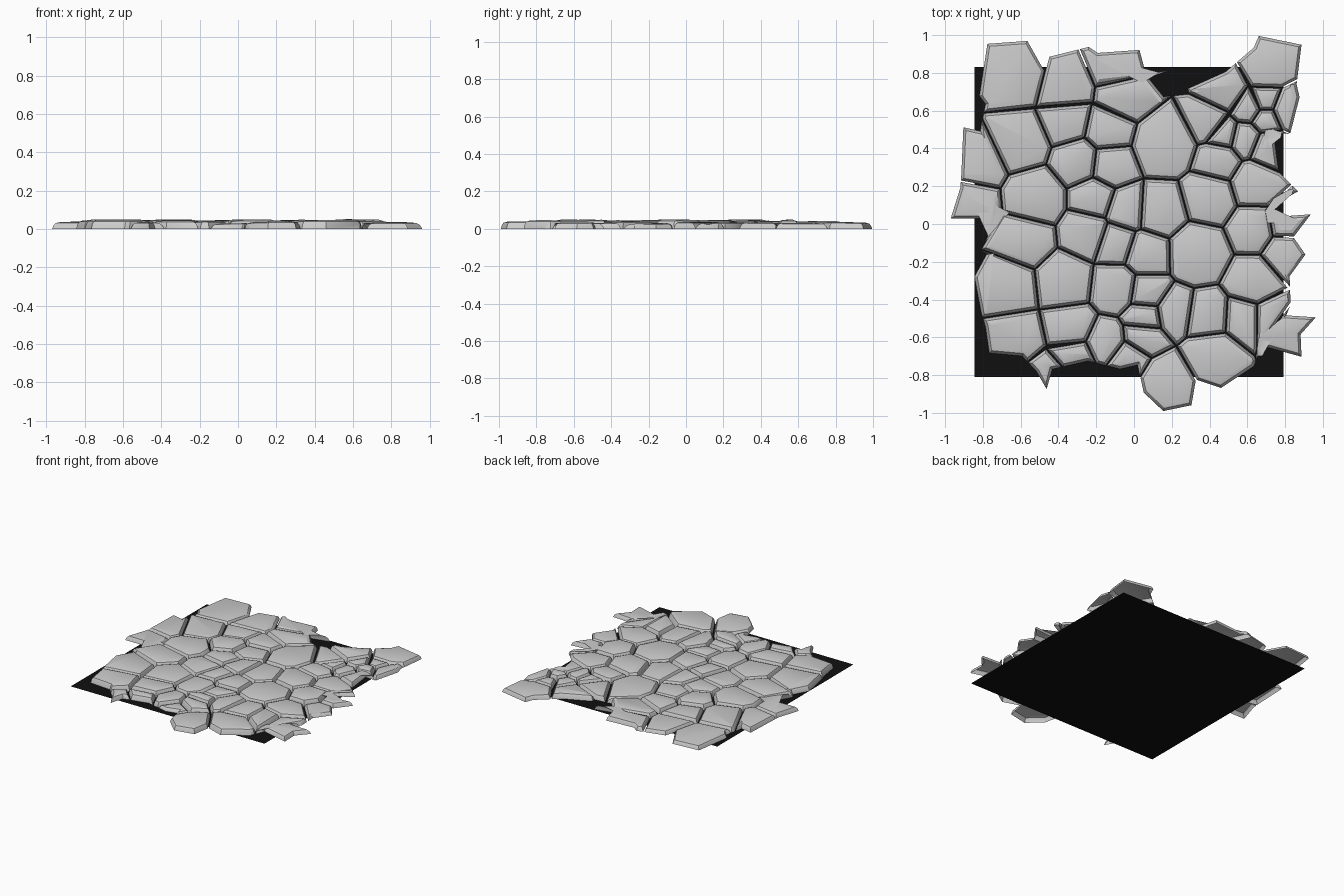
import bpy, bmesh, math, random
from mathutils import Vector

if "Cube" in bpy.data.objects:
    bpy.data.objects.remove(bpy.data.objects["Cube"])

random.seed(4)
UNIT, CX, CY = 188.5, 1134, 224.5          # layout units per metre and layout centre

# Ragged outer edge of the paving
EDGE = [987,44, 1028,41, 1046,73, 1049,57, 1089,47, 1098,53, 1140,50, 1147,76, 1164,97,
        1190,94, 1187,89, 1225,72, 1253,48, 1258,36, 1302,45, 1297,85, 1300,98, 1290,137,
        1274,134, 1279,172, 1299,192, 1278,204, 1268,219, 1312,214, 1293,239, 1306,255,
        1290,277, 1291,303, 1287,315, 1317,317, 1301,335, 1302,358, 1262,347, 1254,367,
        1221,389, 1194,380, 1192,406, 1163,412, 1143,393, 1137,366, 1120,370, 1088,362,
        1053,370, 1047,391, 1036,372, 1022,357, 989,354, 985,327, 981,314, 974,277,
        986,255, 979,248, 998,220, 950,220, 960,188, 961,174, 963,127, 980,131,
        985,105, 979,97]

# Centre of each flagstone
CENTRES = [1012,73, 1064,86, 1118,63, 1125,94, 1018,142, 974,163, 966,205, 1034,199,
           1024,240, 1006,288, 1064,282, 1070,327, 1014,339, 1046,382, 1073,358, 1105,343,
           1066,121, 1108,130, 1078,162, 1111,166, 1165,145, 1094,199, 1086,234, 1127,210,
           1161,212, 1116,244, 1147,254, 1115,288, 1147,293, 1209,199, 1198,253, 1254,229,
           1288,252, 1253,282, 1289,223, 1255,185, 1270,150, 1218,162, 1208,122, 1223,135,
           1245,140, 1223,90, 1267,67, 1289,110, 1248,108, 1266,101, 1266,120, 1175,312,
           1208,317, 1243,319, 1272,319, 1292,334, 1213,357, 1166,384, 1143,339, 1129,361,
           1145,317]


def points(flat):
    return [Vector(((x - CX) / UNIT, (CY - y) / UNIT)) for x, y in zip(flat[::2], flat[1::2])]


def clip(poly, n, c):
    """Keep the part of a polygon where p.n <= c."""
    out = []
    for a, b in zip(poly, poly[1:] + poly[:1]):
        da, db = a.dot(n) - c, b.dot(n) - c
        if da <= 0:
            out.append(a)
        if da * db < 0:
            out.append(a.lerp(b, da / (da - db)))
    return out


def tidy(poly, dist):
    out = []
    for p in poly:
        if all((p - q).length > dist for q in out):
            out.append(p)
    return out


def inset(poly, d):
    """Move every corner inwards (clockwise polygon), limiting sharp mitres."""
    out = []
    for i, p in enumerate(poly):
        e1 = (p - poly[i - 1]).normalized()
        e2 = (poly[(i + 1) % len(poly)] - p).normalized()
        n1, n2 = Vector((e1.y, -e1.x)), Vector((e2.y, -e2.x))
        m = n1 + n2
        if m.length < 1e-4:
            m = e2 - e1
        m.normalize()
        out.append(p + m * d / max(m.dot(n1), 0.45))
    return out


def area(poly):
    return sum(a.y * b.x - a.x * b.y for a, b in zip(poly, poly[1:] + poly[:1])) / 2


edge, centres = points(EDGE), points(CENTRES)

# Stones in open areas get a larger share of the joint spacing
size = []
for c in centres:
    near = sorted((c - o).length for o in centres)[1:5]
    size.append((0.45 * sum(near) / 4) ** 2)

# Flagstones: weighted cells with a dark joint, rounded shoulder and flat top
bm = bmesh.new()
for i, c in enumerate(centres):
    cell = edge
    for j, o in enumerate(centres):
        if j != i and cell:
            lim = (o.length_squared - c.length_squared + size[i] - size[j]) / 2
            cell = clip(cell, o - c, lim)
    cell = tidy(cell, 0.022)
    if len(cell) < 3 or area(cell) < 0.001:
        continue
    small = min(1.0, math.sqrt(area(cell)) / 0.13)
    outer = max(abs(c.x), abs(c.y)) > 0.72
    h = random.uniform(0.029, 0.037) if outer else random.uniform(0.036, 0.049)
    tilt = Vector((random.uniform(-0.02, 0.02), random.uniform(-0.02, 0.02)))
    rings = []
    for d, z in ((0.004, 0), (0.010, 0.55), (0.018, 0.85), (0.036, 1.0)):
        ring = inset(cell, 0.004 + (d - 0.004) * small)
        rings.append([bm.verts.new((p.x, p.y, z * (h + tilt.dot(p - c)))) for p in ring])
    n = len(cell)
    for lo, hi in zip(rings, rings[1:]):
        for k in range(n):
            m = (k + 1) % n
            bm.faces.new((lo[m], lo[k], hi[k], hi[m]))
    bm.faces.new(rings[-1][::-1])
mesh = bpy.data.meshes.new("flagstones")
bm.to_mesh(mesh)
bm.free()
stones = bpy.data.objects.new("flagstones", mesh)
bpy.context.collection.objects.link(stones)
bpy.context.view_layer.objects.active = stones
stones.select_set(True)
bpy.ops.object.shade_smooth_by_angle(angle=math.radians(32))

# Dark ground sheet showing through the joints
bpy.ops.mesh.primitive_plane_add(size=1, location=(-0.027, 0.01, 0))
ground = bpy.context.object
ground.name = "joint_base"
ground.scale = (1.635, 1.64, 1)
black = bpy.data.materials.new("joint_black")
black.diffuse_color = (0.005, 0.005, 0.005, 1)
black.use_nodes = True
black.node_tree.nodes["Principled BSDF"].inputs["Base Color"].default_value = black.diffuse_color
ground.data.materials.append(black)
